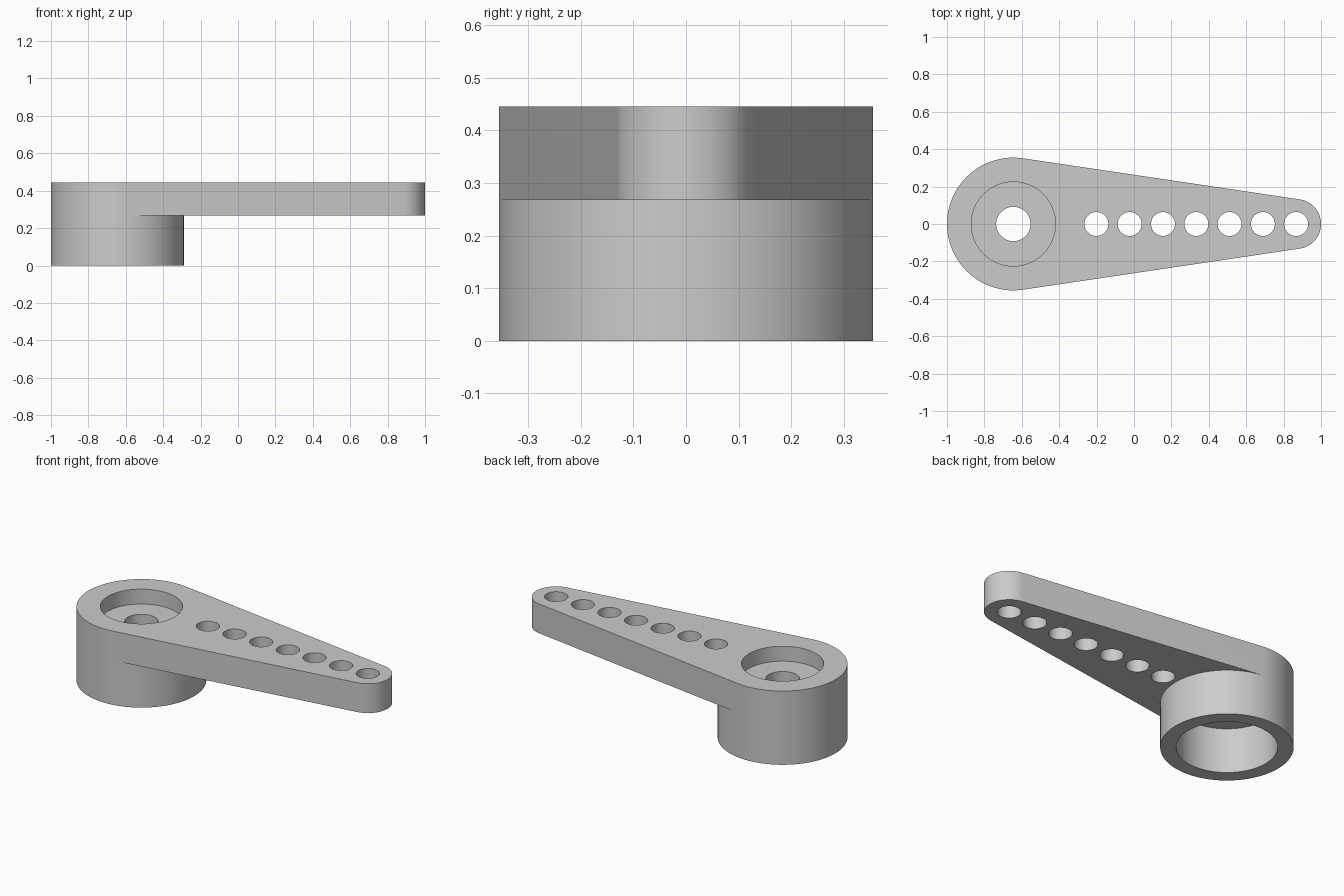
import bpy
import bmesh
from math import acos, cos, sin, pi, radians

if "Cube" in bpy.data.objects:
    bpy.data.objects.remove(bpy.data.objects["Cube"], do_unlink=True)

# Main dimensions
HUB_X, HUB_R = -0.645, 0.355
TIP_X, TIP_R = 0.867, 0.133
ARM_Z, TOP_Z = 0.268, 0.445
RECESS_R, RECESS_Z = 0.225, 0.355
SOCKET_R, BORE_R = 0.27, 0.092
HOLE_R, HOLE_STEP, HOLE_COUNT = 0.064, 0.178, 7
TANGENT = acos((HUB_R - TIP_R) / (TIP_X - HUB_X))

bm = bmesh.new()


def arc(cx, r, start, end, steps):
    angles = [start + (end - start) * i / steps for i in range(steps + 1)]
    return [(cx + r * cos(a), r * sin(a)) for a in angles]


def circle(cx, r, steps=64):
    return arc(cx, r, 0, 2 * pi, steps)[:-1]


def wall(loop, z0, z1):
    """Vertical wall along a closed outline."""
    low = [bm.verts.new((x, y, z0)) for x, y in loop]
    high = [bm.verts.new((x, y, z1)) for x, y in loop]
    for i in range(len(loop)):
        j = (i + 1) % len(loop)
        bm.faces.new((low[i], low[j], high[j], high[i]))


def flat(z, *loops):
    """Level face bounded by an outer outline and any inner holes."""
    edges = []
    for loop in loops:
        vs = [bm.verts.new((x, y, z)) for x, y in loop]
        edges += [bm.edges.new((vs[i - 1], vs[i])) for i in range(len(vs))]
    bmesh.ops.triangle_fill(bm, edges=edges, use_beauty=True, normal=(0, 0, 1))


# Outlines in plan
hub_outer = arc(HUB_X, HUB_R, TANGENT, 2 * pi - TANGENT, 48)
hub_inner = arc(HUB_X, HUB_R, -TANGENT, TANGENT, 44)
tip = arc(TIP_X, TIP_R, -TANGENT, TANGENT, 32)
outline = hub_outer + tip
hub = hub_outer + hub_inner[1:-1]
recess = circle(HUB_X, RECESS_R)
socket = circle(HUB_X, SOCKET_R)
bore = circle(HUB_X, BORE_R, 48)
holes = [circle(TIP_X - i * HOLE_STEP, HOLE_R, 40) for i in range(HOLE_COUNT)]

# Hub with open socket underneath
wall(hub, 0, ARM_Z)
flat(0, hub, socket)
wall(socket, 0, ARM_Z)
flat(ARM_Z, socket, bore)

# Tapered arm with a row of holes
wall(outline, ARM_Z, TOP_Z)
flat(ARM_Z, tip + hub_inner[::-1], *holes)
flat(TOP_Z, outline, recess, *holes)
for hole in holes:
    wall(hole, ARM_Z, TOP_Z)

# Screw recess and bore
wall(recess, RECESS_Z, TOP_Z)
flat(RECESS_Z, recess, bore)
wall(bore, ARM_Z, RECESS_Z)

bmesh.ops.remove_doubles(bm, verts=bm.verts[:], dist=0.00001)
bmesh.ops.recalc_face_normals(bm, faces=bm.faces[:])

mesh = bpy.data.meshes.new("lever_arm")
bm.to_mesh(mesh)
bm.free()
lever = bpy.data.objects.new("lever_arm", mesh)
bpy.context.collection.objects.link(lever)

# Plain grey plastic
grey = bpy.data.materials.new("light_grey")
grey.use_nodes = True
colour = (0.6, 0.6, 0.6, 1)
grey.diffuse_color = colour
grey.node_tree.nodes["Principled BSDF"].inputs["Base Color"].default_value = colour
mesh.materials.append(grey)

bpy.ops.object.select_all(action="DESELECT")
lever.select_set(True)
bpy.context.view_layer.objects.active = lever
bpy.ops.object.shade_smooth_by_angle(angle=radians(30))
